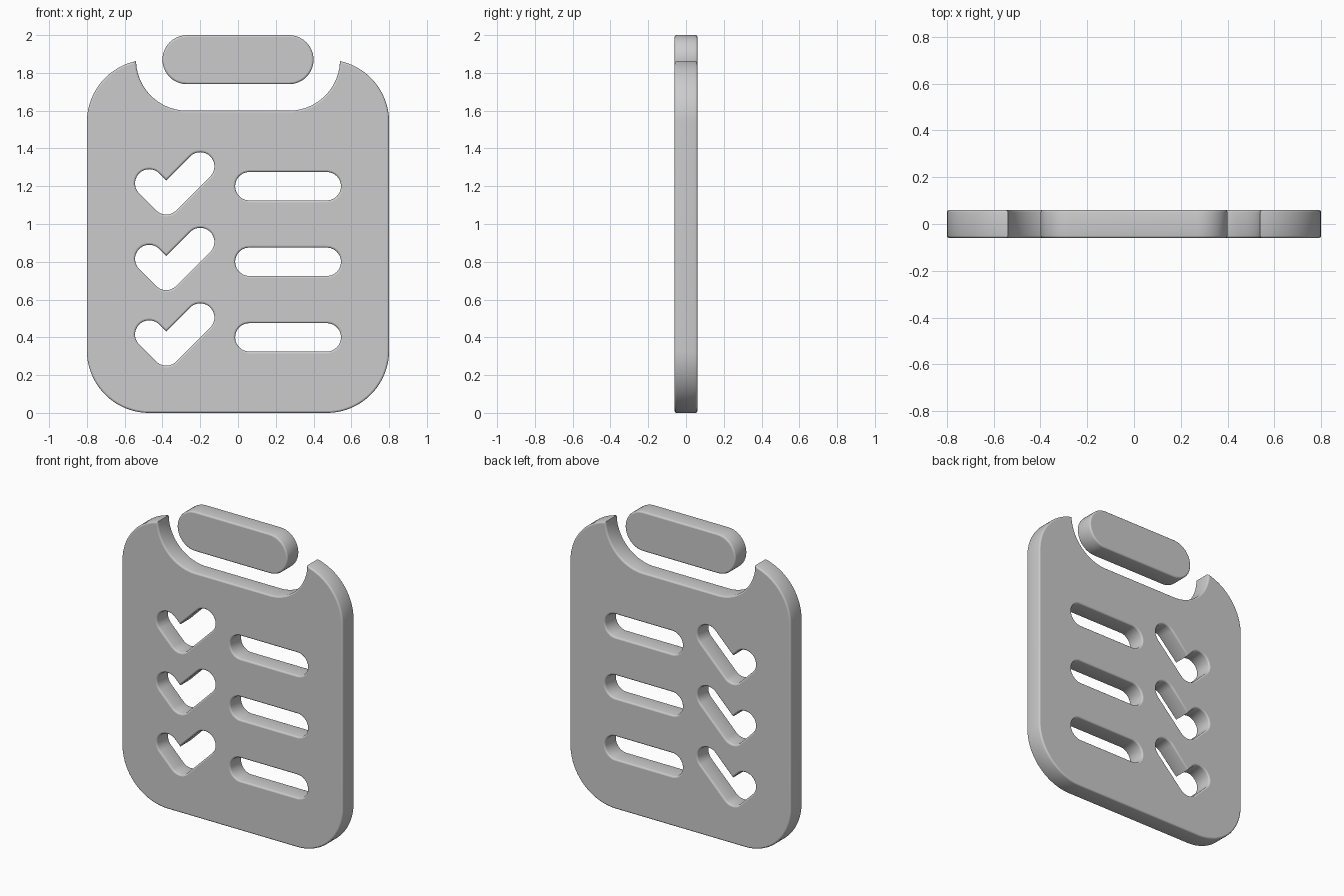
import bpy, bmesh
from math import radians, sin, cos, pi
from mathutils import Vector

if "Cube" in bpy.data.objects:
    bpy.data.objects.remove(bpy.data.objects["Cube"])

HALF = 0.06     # half thickness
BEVEL = 0.01    # edge rounding
STEPS = 3


def arc(cx, cz, r, a0, a1, n=20):
    out = []
    for i in range(n + 1):
        a = radians(a0 + (a1 - a0) * i / n)
        out.append(Vector((cx + r * cos(a), cz + r * sin(a))))
    return out


def inset(loop, d):
    """Mitred offset towards the left side of the loop (the solid side)."""
    out = []
    for i, p in enumerate(loop):
        e1 = (p - loop[i - 1]).normalized()
        e2 = (loop[(i + 1) % len(loop)] - p).normalized()
        n1, n2 = Vector((-e1.y, e1.x)), Vector((-e2.y, e2.x))
        out.append(p + (n1 + n2) * d / (1 + n1.dot(n2)))
    return out


def plate(name, loops):
    """Rounded-edge slab: first loop counter-clockwise, holes clockwise."""
    half = [(BEVEL * (1 - sin(t)), -HALF + BEVEL * (1 - cos(t)))
            for t in (i * pi / 2 / STEPS for i in range(STEPS + 1))]
    profile = half + [(d, -y) for d, y in reversed(half)]
    bm = bmesh.new()
    caps = ([], [])
    for loop in loops:
        rings = [[bm.verts.new((p.x, y, p.y)) for p in inset(loop, d)]
                 for d, y in profile]
        n = len(loop)
        for a, b in zip(rings, rings[1:]):
            for i in range(n):
                j = (i + 1) % n
                bm.faces.new((a[i], a[j], b[j], b[i]))
        for edges, ring in zip(caps, (rings[0], rings[-1])):
            edges += [bm.edges.get((ring[i - 1], ring[i])) for i in range(n)]
    for edges, y in zip(caps, (-1, 1)):
        bmesh.ops.triangle_fill(bm, edges=edges, use_beauty=True, normal=(0, y, 0))
    bmesh.ops.recalc_face_normals(bm, faces=bm.faces[:])
    mesh = bpy.data.meshes.new(name)
    bm.to_mesh(mesh)
    bm.free()
    ob = bpy.data.objects.new(name, mesh)
    bpy.context.collection.objects.link(ob)
    bpy.ops.object.select_all(action='DESELECT')
    ob.select_set(True)
    bpy.context.view_layer.objects.active = ob
    bpy.ops.object.shade_smooth_by_angle(angle=radians(35))
    # keep the front and back faces flat
    for f in ob.data.polygons:
        if abs(f.normal.y) > 0.999:
            f.use_smooth = False
    return ob


def pill(x0, x1, z, r):
    return arc(x1, z, r, -90, 90) + arc(x0, z, r, 90, 270)


def check(z):
    r = 0.075
    return (arc(-0.38, z - 0.075, r, -135, -45, 12)
            + arc(-0.20, z + 0.105, r, -45, 135)
            + [Vector((-0.38, z - 0.075 + r * 2 ** 0.5))]
            + arc(-0.47, z + 0.015, r, 45, 225))


# board outline: right half, then its mirror
right = (arc(0.47, 0.33, 0.33, -90, 0)
         + arc(0.47, 1.54, 0.33, 0, 77.9)
         + arc(0.27, 1.87, 0.27, -6, -90))
outline = right + [Vector((-p.x, p.y)) for p in reversed(right)]

# check mark and text line cut-outs
holes = []
for z in (0.4, 0.8, 1.2):
    holes += [check(z)[::-1], pill(0.06, 0.47, z, 0.075)[::-1]]

plate("board", [outline] + holes)

# clip above the board
plate("clip", [pill(-0.27, 0.27, 1.87, 0.13)])
